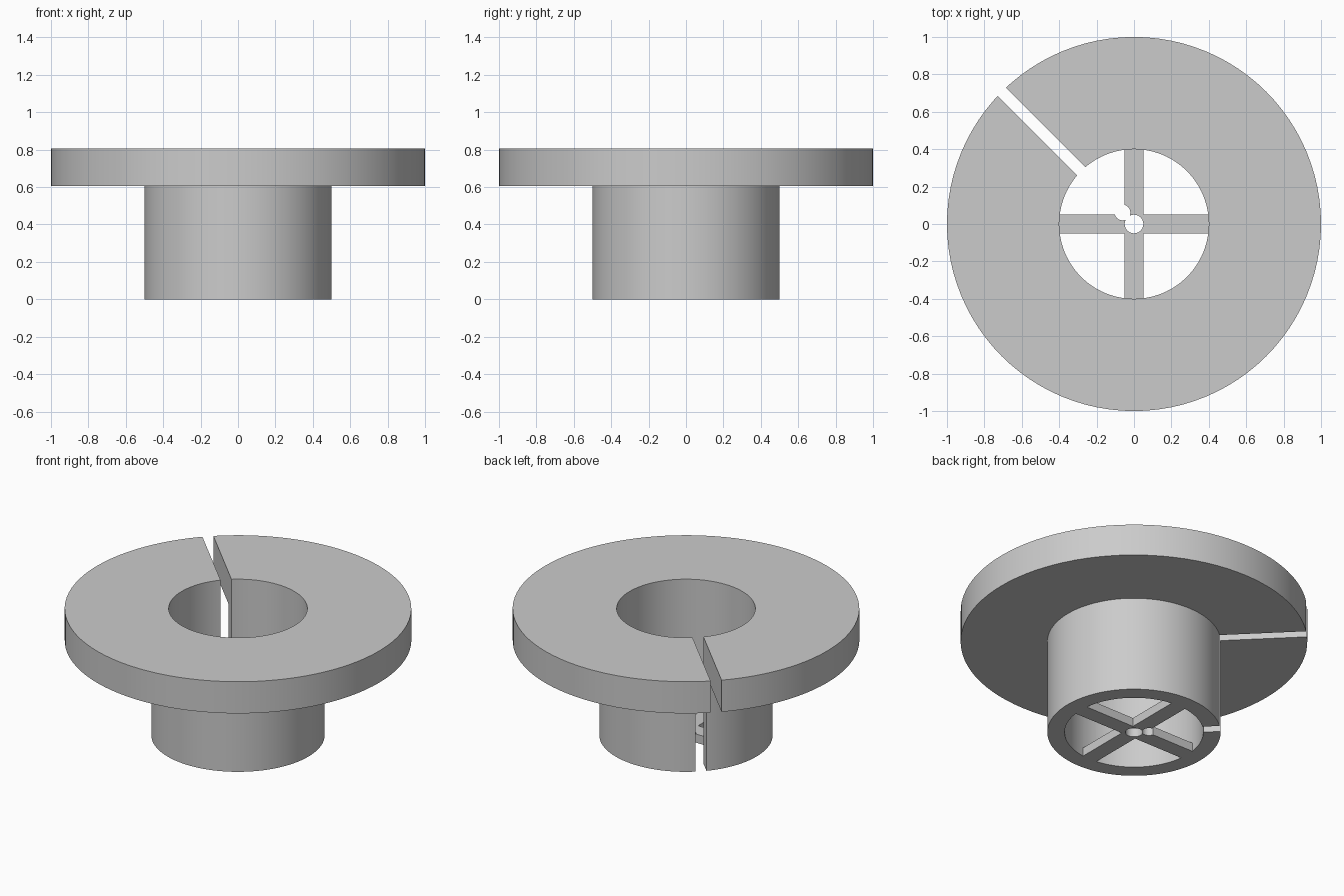
import bpy, bmesh
from math import radians, cos, sin, pi

old = bpy.data.objects.get("Cube")
if old:
    bpy.data.objects.remove(old, do_unlink=True)

TOP, FLANGE_Z = 0.807, 0.605
OUTER_R, STEM_R, BORE_R = 1.0, 0.5, 0.4
ARM_W, ARM_H = 0.1, 0.055
SLOT_W, SLOT_ANGLE = 0.064, radians(135)
HOLE_R, NOTCH_R, NOTCH_DIST = 0.05, 0.042, 0.087

grey = bpy.data.materials.new("light grey")
grey.use_nodes = True
colour = (0.6, 0.6, 0.6, 1)
grey.diffuse_color = colour
grey.node_tree.nodes["Principled BSDF"].inputs["Base Color"].default_value = colour


def lathe(name, profile, segments=96):
    """Revolve a closed (radius, height) profile around z."""
    bm = bmesh.new()
    verts = [bm.verts.new((r, 0, z)) for r, z in profile]
    edges = [bm.edges.new((v, verts[i - 1])) for i, v in enumerate(verts)]
    bmesh.ops.spin(bm, geom=verts + edges, cent=(0, 0, 0), axis=(0, 0, 1),
                   angle=2 * pi, steps=segments, use_duplicate=False)
    bmesh.ops.remove_doubles(bm, verts=bm.verts, dist=0.0001)
    bmesh.ops.recalc_face_normals(bm, faces=bm.faces)
    mesh = bpy.data.meshes.new(name)
    bm.to_mesh(mesh)
    bm.free()
    obj = bpy.data.objects.new(name, mesh)
    bpy.context.collection.objects.link(obj)
    obj.data.materials.append(grey)
    return obj


def box(name, location, size, angle=0):
    bpy.ops.mesh.primitive_cube_add(size=1, location=location, rotation=(0, 0, angle))
    obj = bpy.context.object
    obj.name, obj.scale = name, size
    obj.data.materials.append(grey)
    return obj


def cylinder(name, radius, x=0, y=0):
    bpy.ops.mesh.primitive_cylinder_add(vertices=32, radius=radius, depth=3, location=(x, y, 0))
    obj = bpy.context.object
    obj.name = name
    obj.data.materials.append(grey)
    return obj


def combine(target, tool, operation):
    """Apply a boolean and discard the tool."""
    mod = target.modifiers.new(operation.lower(), 'BOOLEAN')
    mod.operation, mod.object, mod.solver = operation, tool, 'EXACT'
    bpy.context.view_layer.objects.active = target
    bpy.ops.object.modifier_apply(modifier=mod.name)
    bpy.data.objects.remove(tool, do_unlink=True)


# Hollow stem with a wide flange on top
spool = lathe("flanged_bushing", [
    (BORE_R, 0), (STEM_R, 0), (STEM_R, FLANGE_Z),
    (OUTER_R, FLANGE_Z), (OUTER_R, TOP), (BORE_R, TOP)])

# Crossed spokes at the bottom of the bore, ends buried in the wall
span = BORE_R + STEM_R
spokes = box("spokes", (0, 0, ARM_H / 2), (span, ARM_W, ARM_H))
combine(spokes, box("cross_spoke", (0, 0, ARM_H / 2), (ARM_W, span, ARM_H)), 'UNION')
combine(spool, spokes, 'UNION')

# Centre hole, round notch beside it, and the radial slot
dx, dy = cos(SLOT_ANGLE), sin(SLOT_ANGLE)
combine(spool, cylinder("centre_hole", HOLE_R), 'DIFFERENCE')
combine(spool, cylinder("notch", NOTCH_R, dx * NOTCH_DIST, dy * NOTCH_DIST), 'DIFFERENCE')
mid = NOTCH_DIST + 0.55
combine(spool, box("slot", (dx * mid, dy * mid, 0), (1.1, SLOT_W, 3), SLOT_ANGLE), 'DIFFERENCE')

# Smooth round walls, crisp rims
bpy.ops.object.select_all(action='DESELECT')
spool.select_set(True)
bpy.context.view_layer.objects.active = spool
bpy.ops.object.shade_smooth_by_angle(angle=radians(30))
